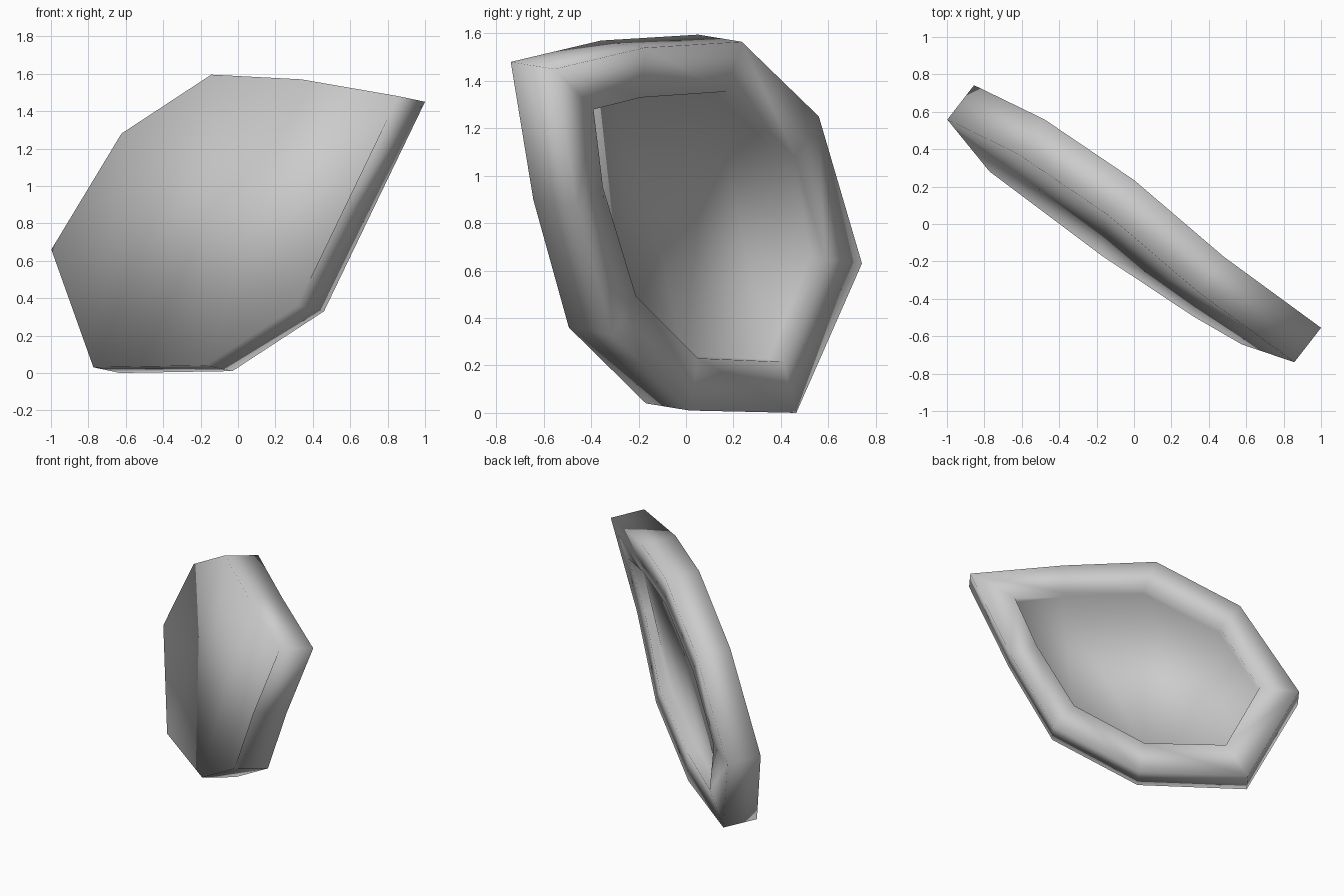
import bpy
import bmesh
from mathutils import Vector

cube = bpy.data.objects.get("Cube")
if cube:
    bpy.data.objects.remove(cube, do_unlink=True)

# Single flat grey
grey = bpy.data.materials.new("plain grey")
grey.use_nodes = True
colour = (0.6, 0.6, 0.6, 1)
grey.diffuse_color = colour
grey.node_tree.nodes["Principled BSDF"].inputs["Base Color"].default_value = colour

# Outer rim outline and inner lip outline, both starting at the pointed tip
outer = [(1, -.555, 1.45), (.48, -.175, 1.54), (0, .235, 1.565),
         (-.48, .56, 1.25), (-.855, .742, .63), (-.63, .465, 0),
         (-.03, .015, .01), (.46, -.31, .33), (.72, -.46, .87)]
lip = [(.74, -.39, 1.28), (.48, -.19, 1.33), (.05, .17, 1.355),
       (-.38, .46, 1.08), (-.635, .585, .65), (-.48, .41, .215),
       (-.05, .05, .23), (.36, -.21, .49), (.58, -.35, .95)]
outer = [Vector(p) for p in outer]
lip = [Vector(p) for p in lip]
thickness = Vector((-.143, -.184, .03))

bm = bmesh.new()


def add_loop(points):
    return [bm.verts.new(p) for p in points]


def bridge(a, b):
    for i in range(len(a)):
        j = (i + 1) % len(a)
        bm.faces.new((a[i], a[j], b[j], b[i]))


def cap(loop):
    """Close a loop with strips running from its lower to its upper edge."""
    last = len(loop) - 1
    for i in range(last // 2):
        strip = [loop[i], loop[i + 1], loop[last - i - 1], loop[last - i]]
        bm.faces.new(list(dict.fromkeys(strip)))


# Loops from the front face, round the side wall and rim, into the hollow
sections = [[p + thickness for p in outer], outer, lip,
            [p + thickness * .33 for p in lip]]
loops = [add_loop(s) for s in sections]
for a, b in zip(loops, loops[1:]):
    bridge(a, b)
cap(loops[0])
cap(loops[-1])
bmesh.ops.recalc_face_normals(bm, faces=bm.faces)

mesh = bpy.data.meshes.new("hollow_plate")
bm.to_mesh(mesh)
bm.free()
mesh.materials.append(grey)
for face in mesh.polygons:
    face.use_smooth = True
plate = bpy.data.objects.new("hollow_plate", mesh)
bpy.context.collection.objects.link(plate)
